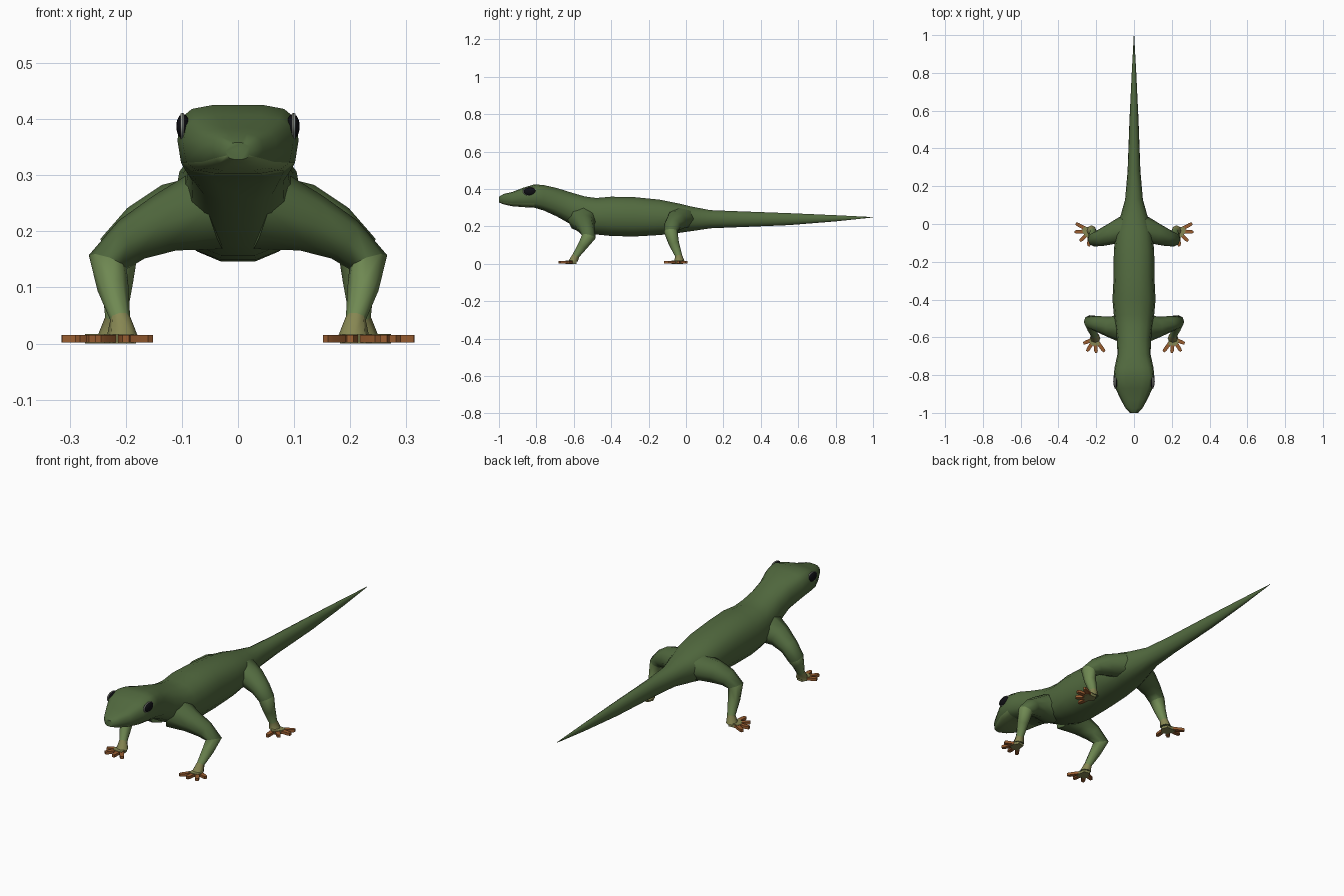
import bpy, bmesh, math
from mathutils import Vector

if "Cube" in bpy.data.objects:
    bpy.data.objects.remove(bpy.data.objects["Cube"])


def material(name, rgb):
    m = bpy.data.materials.new(name)
    m.diffuse_color = (*rgb, 1)
    m.use_nodes = True
    m.node_tree.nodes["Principled BSDF"].inputs["Base Color"].default_value = m.diffuse_color
    return m


GREEN = material("green_skin", (0.085, 0.145, 0.05))
LIGHT = material("light_green_skin", (0.16, 0.25, 0.085))
PALM = material("palm_skin", (0.24, 0.24, 0.085))
ORANGE = material("orange_toe", (0.32, 0.11, 0.03))
BLACK = material("eye_black", (0.005, 0.005, 0.007))
RIM = material("eye_rim_grey", (0.3, 0.32, 0.28))


def finish(ob, mirror=False, angle=50):
    bpy.ops.object.select_all(action='DESELECT')
    ob.select_set(True)
    bpy.context.view_layer.objects.active = ob
    bpy.ops.object.shade_smooth_by_angle(angle=math.radians(angle))
    if mirror:
        md = ob.modifiers.new("mirror", 'MIRROR')
        md.use_mirror_merge = False
        if ob.location.length or ob.rotation_euler.x or ob.rotation_euler.y:
            bpy.ops.object.transform_apply(location=True, rotation=True, scale=True)


def make_object(name, bm, mats, mirror=False, angle=50):
    bmesh.ops.recalc_face_normals(bm, faces=bm.faces)
    me = bpy.data.meshes.new(name)
    bm.to_mesh(me)
    bm.free()
    for m in mats:
        me.materials.append(m)
    ob = bpy.data.objects.new(name, me)
    bpy.context.collection.objects.link(ob)
    finish(ob, mirror, angle)
    return ob


def loft(bm, rings, slot):
    """Skin rings of points; slot(ring, side) picks the material."""
    vs = [[bm.verts.new(p) for p in r] for r in rings]
    n = len(vs[0])
    for i in range(len(vs) - 1):
        for j in range(n):
            k = (j + 1) % n
            f = bm.faces.new((vs[i][j], vs[i][k], vs[i + 1][k], vs[i + 1][j]))
            f.material_index = slot(i, j)
    bm.faces.new(vs[0])
    bm.faces.new(vs[-1])


def spow(v, p):
    return math.copysign(abs(v) ** p, v)


# Head, trunk and tail: y, half width, top z, bottom z, squareness
SECTIONS = [
    (-1.0, .022, .358, .328, .8), (-.975, .045, .374, .318, .7),
    (-.93, .07, .384, .308, .65), (-.87, .098, .407, .303, .6),
    (-.81, .108, .425, .3, .58), (-.76, .103, .421, .285, .65),
    (-.69, .088, .405, .253, .8), (-.61, .09, .38, .208, .85),
    (-.54, .1, .36, .175, .85), (-.48, .107, .352, .157, .85),
    (-.4, .114, .359, .149, .85), (-.28, .108, .357, .146, .85),
    (-.14, .107, .343, .154, .85), (-.04, .096, .323, .165, .85),
    (.03, .075, .306, .175, .9), (.13, .047, .287, .19, .95),
    (.28, .034, .281, .196, 1), (.55, .024, .271, .207, 1),
    (.8, .012, .26, .227, 1), (1.0, .001, .25, .248, 1)]
SIDES = 14
rings = []
for y, w, top, bot, p in SECTIONS:
    c, h = (top + bot) / 2, (top - bot) / 2
    ring = []
    for j in range(SIDES):
        a = 2 * math.pi * (j + .5) / SIDES + math.pi / 2
        k = 1 / math.cos(math.pi / SIDES)
        ring.append((w * spow(math.cos(a), p), y, c + h * min(1, max(-1, k * spow(math.sin(a), p)))))
    rings.append(ring)
bm = bmesh.new()
loft(bm, rings, lambda i, j: 1 if i < 4 and 4 <= j <= 8 else 0)
make_object("body", bm, [GREEN, LIGHT])


# Legs: points along the limb with a radius along y and one across
def limb(name, pts):
    pos = [Vector(p[:3]) for p in pts]
    rings = []
    for i, p in enumerate(pos):
        if i == 0:
            t = pos[1] - p
        elif i == len(pos) - 1:
            t = Vector((0, 0, -1))
        else:
            t = (pos[i + 1] - p).normalized() + (p - pos[i - 1]).normalized()
        t.normalize()
        a = Vector((0, 1, 0))
        a = (a - t * a.dot(t)).normalized()
        b = t.cross(a)
        ra, rb = pts[i][3:]
        rings.append([p + a * ra * math.cos(q) + b * rb * math.sin(q)
                      for q in (2 * math.pi * s / 8 for s in range(8))])
    bm = bmesh.new()
    loft(bm, rings, lambda i, j: 0 if i < 3 else 1 if i < 5 else 2)
    make_object(name, bm, [GREEN, LIGHT, PALM], True, 60)


limb("front_leg", [(.05, -.55, .24, .085, .075), (.13, -.545, .215, .055, .053),
                   (.19, -.53, .185, .043, .041), (.232, -.52, .145, .038, .036),
                   (.223, -.55, .1, .027, .028), (.21, -.588, .045, .019, .018),
                   (.206, -.605, .012, .026, .028)])
limb("hind_leg", [(.04, -.03, .245, .08, .06), (.12, -.052, .23, .056, .055),
                  (.175, -.072, .207, .046, .041), (.212, -.082, .172, .037, .036),
                  (.215, -.065, .11, .028, .028), (.218, -.04, .045, .019, .019),
                  (.225, -.035, .012, .028, .026)])


def slab(bm, outline, z0, z1):
    low = [bm.verts.new((x, y, z0)) for x, y in outline]
    high = [bm.verts.new((x, y, z1)) for x, y in outline]
    n = len(low)
    bm.faces.new(low)
    bm.faces.new(high)
    for i in range(n):
        k = (i + 1) % n
        bm.faces.new((low[i], low[k], high[k], high[i]))


# Feet: a flat palm and four splayed toes
def foot(name, centre, tips):
    c = Vector(centre)
    tips = [Vector(t) for t in tips]
    mid = (sum(tips, Vector((0, 0))) / 4 - c).normalized()
    side = Vector((-mid.y, mid.x))
    palm = [c.lerp(t, .5) for t in tips]
    if (tips[0] - c).dot(side) < 0:
        side = -side
    palm += [c - mid * .02 - side * .016, c - mid * .02 + side * .016]
    bm = bmesh.new()
    slab(bm, palm, 0, .017)
    make_object(name + "_palm", bm, [PALM], True, 30)
    bm = bmesh.new()
    for t in tips:
        d = (t - c).normalized()
        s = Vector((-d.y, d.x))
        base = c.lerp(t, .35)
        slab(bm, [base - s * .01, t - d * .012 - s * .0095, t - s * .006,
                  t + s * .006, t - d * .012 + s * .0095, base + s * .01], .002, .015)
    make_object(name + "_toes", bm, [ORANGE], True, 30)


foot("front_foot", (.207, -.607), [(.268, -.632), (.249, -.674), (.2, -.682), (.156, -.676)])
foot("hind_foot", (.232, -.038), [(.308, .003), (.314, -.042), (.286, -.09), (.24, -.118)])

# Eyes: black flattened balls with a thin pale rim
bpy.ops.mesh.primitive_uv_sphere_add(segments=16, ring_count=10, radius=1, location=(.098, -.835, .387))
eye = bpy.context.object
eye.name = "eye"
eye.scale = (.012, .034, .022)
eye.data.materials.append(BLACK)
finish(eye, True)
bpy.ops.mesh.primitive_torus_add(major_segments=20, minor_segments=6, major_radius=1, minor_radius=.09,
                                 location=(.099, -.835, .387), rotation=(0, math.pi / 2, 0))
rim = bpy.context.object
rim.name = "eye_rim"
rim.scale = (.022, .034, .04)
rim.data.materials.append(RIM)
finish(rim, True)
